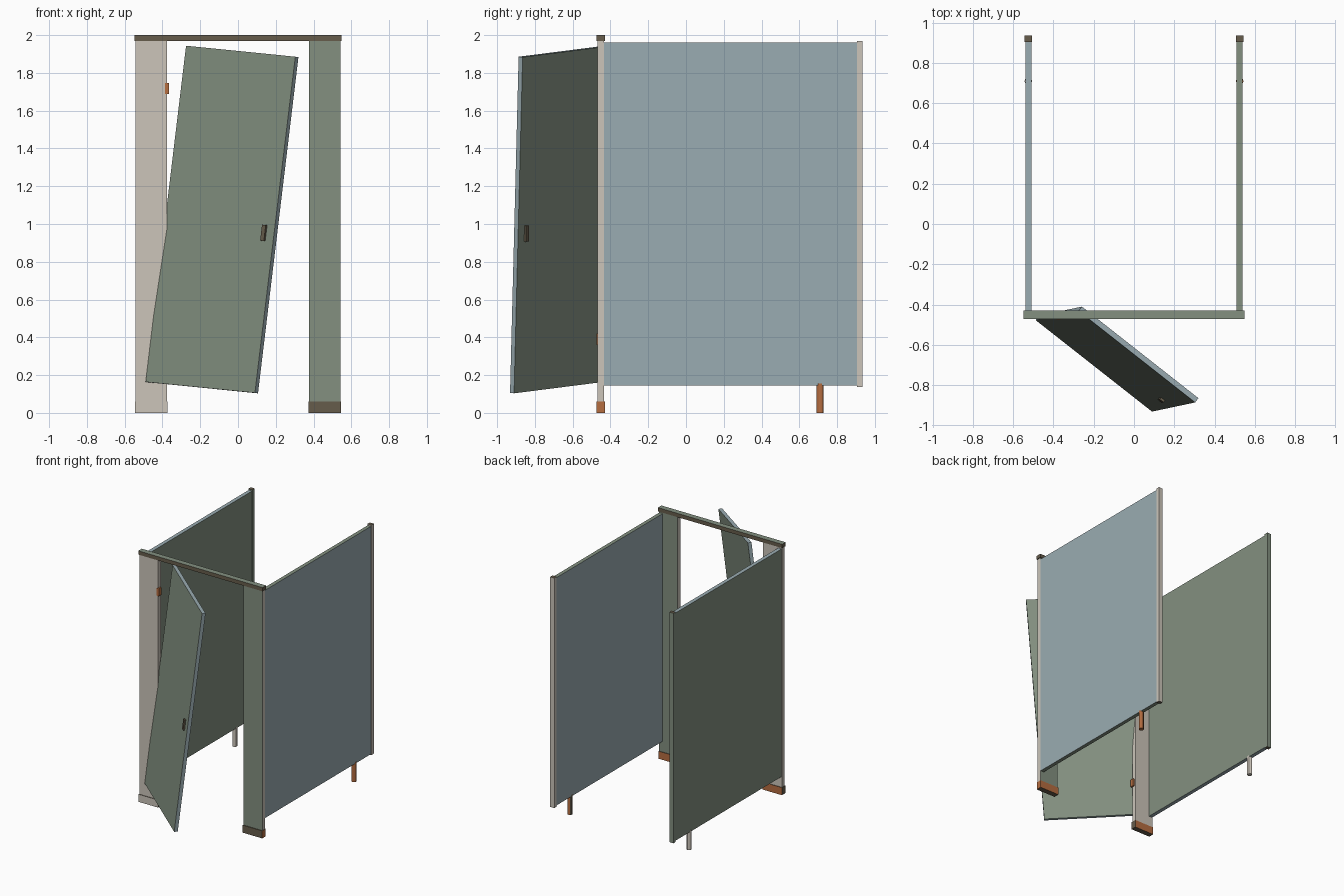
import bpy, bmesh
from mathutils import Matrix, Vector

if "Cube" in bpy.data.objects:
    bpy.data.objects.remove(bpy.data.objects["Cube"])


def material(name, hex_code):
    """Flat material from an sRGB hex code, stored as linear values."""
    srgb = [int(hex_code[i:i + 2], 16) / 255 for i in (0, 2, 4)]
    rgba = [((c + 0.055) / 1.055) ** 2.4 for c in srgb] + [1]
    mat = bpy.data.materials.new(name)
    mat.use_nodes = True
    mat.diffuse_color = rgba
    mat.node_tree.nodes["Principled BSDF"].inputs["Base Color"].default_value = rgba
    return mat


GREEN = material("sage_green", "839080")
BLUE = material("blue_grey", "9AACB2")
BEIGE = material("warm_beige", "CCC5BA")
RUST = material("rust_orange", "B56D40")
BROWN = material("dark_brown", "665C4B")

DIRECTIONS = {"right": (1, 0, 0), "left": (-1, 0, 0), "back": (0, 1, 0),
              "front": (0, -1, 0), "top": (0, 0, 1), "bottom": (0, 0, -1)}


def finish(name, bm, mat, sides):
    """Make the object; sides maps a face direction to another material."""
    mesh = bpy.data.meshes.new(name)
    mats = list(dict.fromkeys([mat, *sides.values()]))
    for m in mats:
        mesh.materials.append(m)
    bm.normal_update()
    for face in bm.faces:
        for side, m in sides.items():
            if face.normal.dot(Vector(DIRECTIONS[side])) > 0.6:
                face.material_index = mats.index(m)
    bm.to_mesh(mesh)
    bm.free()
    obj = bpy.data.objects.new(name, mesh)
    bpy.context.collection.objects.link(obj)
    return obj


def box(name, lo, hi, mat, **sides):
    lo, hi = Vector(lo), Vector(hi)
    bm = bmesh.new()
    bmesh.ops.create_cube(bm, size=1)
    bmesh.ops.scale(bm, vec=hi - lo, verts=bm.verts)
    bmesh.ops.translate(bm, vec=(lo + hi) / 2, verts=bm.verts)
    return finish(name, bm, mat, sides)


def mirrored_box(name, side, lo, hi, mat, **sides):
    """Box given for the +x half, flipped to -x when side is -1."""
    xs = sorted((side * lo[0], side * hi[0]))
    return box(name, (xs[0], *lo[1:]), (xs[1], *hi[1:]), mat, **sides)


def leg(name, x, mat, **sides):
    bm = bmesh.new()
    bmesh.ops.create_cone(bm, cap_ends=True, segments=12, radius1=0.0185,
                          radius2=0.0185, depth=0.155,
                          matrix=Matrix.Translation((x, 0.71, 0.0775)))
    obj = finish(name, bm, mat, sides)
    bpy.ops.object.select_all(action="DESELECT")
    obj.select_set(True)
    bpy.context.view_layer.objects.active = obj
    bpy.ops.object.shade_smooth_by_angle()


# Side walls, wall posts, pilasters, shoes and legs
halves = [
    ("left", 1, BLUE, GREEN, BEIGE, GREEN),
    ("right", -1, GREEN, BLUE, GREEN, BEIGE),
]
for label, s, face, edge, post, pilaster in halves:
    mirrored_box(f"{label}_side_panel", s, (0.51, -0.45, 0.145), (0.54, 0.91, 1.96),
                 face, top=edge, bottom=edge)
    mirrored_box(f"{label}_wall_post", s, (0.507, 0.905, 0.137), (0.543, 0.935, 1.97),
                 post, top=BROWN, bottom=BROWN)
    ends = {"right": BEIGE, "left": BEIGE}
    mirrored_box(f"{label}_pilaster", s, (0.377, -0.468, 0.01), (0.542, -0.434, 1.972),
                 pilaster, **ends)
    shoe = {"back": RUST}
    shoe["right" if s > 0 else "front"] = RUST if s > 0 else BEIGE
    mirrored_box(f"{label}_shoe", s, (0.373, -0.473, 0), (0.545, -0.429, 0.06),
                 BROWN, **shoe)

leg("left_leg", 0.525, RUST, left=BROWN)
leg("right_leg", -0.525, BEIGE)

# Beam across the front
box("head_rail", (-0.548, -0.473, 1.97), (0.548, -0.429, 2.0), BROWN, top=GREEN)

# Hinges on the pilaster
for label, z in (("upper", 1.717), ("lower", 0.39)):
    box(f"{label}_hinge", (-0.386, -0.475, z - 0.03), (-0.365, -0.445, z + 0.03), RUST)

# Sagging door: local x across, y into the thickness, z up
across = Vector((0.579, -0.455, -0.058)).normalized()
up = Vector((0.212, 0.047, 1.78)).normalized()
inward = up.cross(across).normalized()
up = across.cross(inward)
hang = Matrix((across, inward, up)).transposed().to_4x4()
hang.translation = (-0.489, -0.477, 0.164)

door = box("door", (0, 0, 0), (0.738, 0.027, 1.793), BLUE, front=GREEN, back=GREEN)
handle = box("door_latch", (0.66, -0.012, 0.805), (0.685, 0.039, 0.89), BROWN)
for part in (door, handle):
    part.data.transform(hang)
